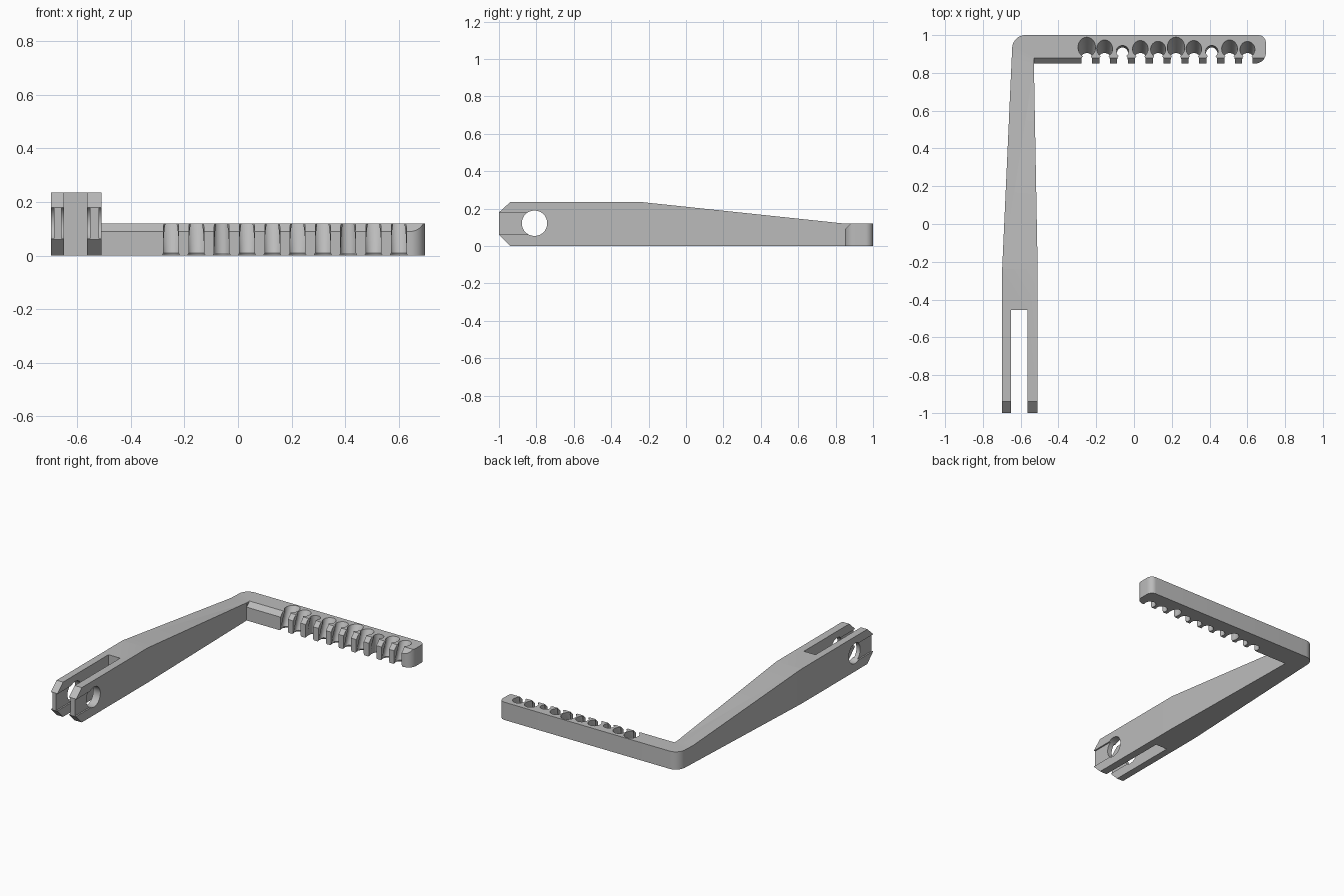
import bpy
import bmesh
from math import sin, cos, pi, radians

if "Cube" in bpy.data.objects:
    bpy.data.objects.remove(bpy.data.objects["Cube"], do_unlink=True)

grey = bpy.data.materials.new("plain grey")
grey.use_nodes = True
colour = (0.5, 0.5, 0.5, 1)
grey.diffuse_color = colour
grey.node_tree.nodes["Principled BSDF"].inputs["Base Color"].default_value = colour


def loft(name, rings):
    """Closed solid through rings that have equal point counts."""
    bm = bmesh.new()
    loops = [[bm.verts.new(p) for p in ring] for ring in rings]
    n = len(loops[0])
    for a, b in zip(loops, loops[1:]):
        for i in range(n):
            j = (i + 1) % n
            bm.faces.new((a[i], a[j], b[j], b[i]))
    bm.faces.new(loops[0][::-1])
    bm.faces.new(loops[-1])
    bmesh.ops.recalc_face_normals(bm, faces=bm.faces)
    mesh = bpy.data.meshes.new(name)
    bm.to_mesh(mesh)
    bm.free()
    mesh.materials.append(grey)
    obj = bpy.data.objects.new(name, mesh)
    bpy.context.collection.objects.link(obj)
    return obj


def across(name, profile, x0, x1):
    """Extrude a (y, z) profile along x."""
    return loft(name, [[(x, y, z) for y, z in profile] for x in (x0, x1)])


def box(name, x0, x1, y0, y1, z0, z1):
    return across(name, [(y0, z0), (y1, z0), (y1, z1), (y0, z1)], x0, x1)


def arc(cx, cy, rx, ry, start, end, steps=12):
    angles = [radians(start + (end - start) * i / steps) for i in range(steps + 1)]
    return [(cx + rx * cos(a), cy + ry * sin(a)) for a in angles]


def boolean(target, cutter, operation="DIFFERENCE"):
    cutter.hide_render = True
    mod = target.modifiers.new("cut", "BOOLEAN")
    mod.operation = operation
    mod.solver = "EXACT"
    mod.object = cutter
    bpy.context.view_layer.objects.active = target
    bpy.ops.object.modifier_apply(modifier=mod.name)
    bpy.data.objects.remove(cutter, do_unlink=True)


# L-shaped plan, trimmed by the side profile
plan = [(-0.698, -1.1), (-0.51, -1.1), (-0.51, -0.24), (-0.53, 0.85)]
plan += arc(0.643, 0.905, 0.055, 0.055, -90, 0)
plan += arc(0.658, 0.96, 0.04, 0.04, 0, 90)
plan += arc(-0.575, 0.93, 0.07, 0.07, 90, 180)
plan += [(-0.698, -0.24)]
bracket = loft("toothed_bracket", [[(x, y, z) for x, y in plan] for z in (-0.1, 0.4)])
side = [(-1, 0.06), (-0.94, 0), (1.1, 0), (1.1, 0.12), (0.85, 0.12),
        (-0.235, 0.235), (-0.94, 0.235), (-1, 0.18)]
boolean(bracket, across("side_profile", side, -1, 1), "INTERSECT")

# Bevel along the front of the rack
boolean(bracket, across("rack_bevel", [(0.82, 0.06), (0.9, 0.14), (0.82, 0.14)], -0.5297, 0.8))

# Fork slot, pivot hole and lead-in grooves on the prongs
boolean(bracket, box("fork_slot", -0.65, -0.563, -1.2, -0.455, -0.1, 0.4))
for x in (-0.698, -0.65, -0.563, -0.51):
    boolean(bracket, box("groove", x - 0.01, x + 0.01, -1.2, -0.81, 0.063, 0.177))
boolean(bracket, across("pivot_hole", arc(-0.81, 0.122, 0.068, 0.068, 0, 352.5, 47), -0.8, -0.4))


# Notches between the rack teeth: straight mouth plus leaning flared hole
def ellipse(x, front, rear, rx, z):
    mid, ry = (front + rear) / 2, (rear - front) / 2
    return [(px, py, z) for px, py in arc(x, mid, rx, ry, 0, 348.75, 31)]


def mouth(x, half, z):
    points = [(x - half, 0.8), (x + half, 0.8)] + arc(x, 0.87, half, half, 0, 180)
    return [(px, py, z) for px, py in points]


rears = [0.99, 0.975, 0.945, 0.972, 0.968, 0.99, 0.972, 0.945, 0.975, 0.967]
for i, rear in enumerate(rears):
    x = -0.25 + i * 0.0945
    foot = 0.935 if rear < 0.95 else 0.905
    boolean(bracket, loft("mouth", [mouth(x, 0.038, -0.01), mouth(x, 0.028, 0.01),
                                    mouth(x, 0.028, 0.15)]))
    wide = 0.033 + (rear - 0.945) * 0.3
    boolean(bracket, loft("flare", [ellipse(x, 0.835, foot + 0.01, 0.04, -0.01),
                                    ellipse(x, 0.845, foot, 0.033, 0.01),
                                    ellipse(x, 0.883, rear, wide, 0.121)]))

# Smooth curved walls, keep edges crisp
bpy.ops.object.select_all(action="DESELECT")
bracket.select_set(True)
bpy.context.view_layer.objects.active = bracket
bpy.ops.object.shade_smooth_by_angle(angle=radians(25))
